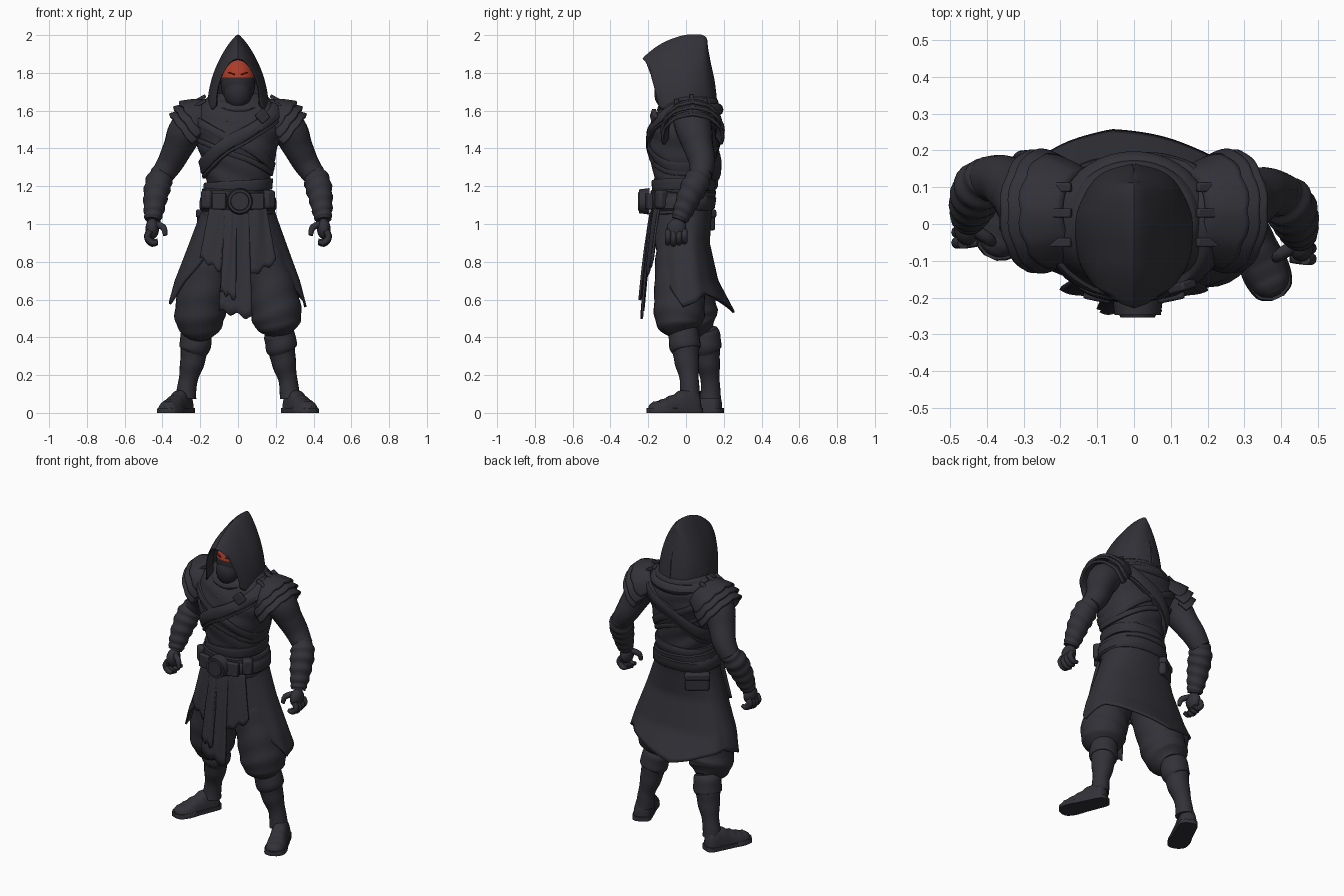
import bpy, bmesh
from math import sin, cos, pi, radians, copysign
from mathutils import Vector

cube = bpy.data.objects.get("Cube")
if cube:
    bpy.data.objects.remove(cube)


def material(name, rgb):
    m = bpy.data.materials.new(name)
    m.use_nodes = True
    m.diffuse_color = (*rgb, 1)
    node = m.node_tree.nodes["Principled BSDF"]
    node.inputs["Base Color"].default_value = (*rgb, 1)
    node.inputs["Roughness"].default_value = 0.8
    return m


CLOTH = material("charcoal cloth", (0.031, 0.031, 0.039))
MASK = material("dark mask", (0.024, 0.024, 0.031))
RED = material("red face", (0.42, 0.045, 0.022))
BROW = material("dark red brow", (0.16, 0.016, 0.01))


def finish(name, bm, mats=(CLOTH,), angle=40):
    bmesh.ops.recalc_face_normals(bm, faces=bm.faces[:])
    me = bpy.data.meshes.new(name)
    bm.to_mesh(me)
    bm.free()
    for m in mats:
        me.materials.append(m)
    me.shade_smooth()
    me.set_sharp_from_angle(angle=radians(angle))
    ob = bpy.data.objects.new(name, me)
    bpy.context.collection.objects.link(ob)
    return ob


def sample(rows, t):
    """Smooth curve through rows of numbers, t from 0 to 1."""
    f = max(0, min(t, 1)) * (len(rows) - 1)
    i = min(int(f), len(rows) - 2)
    u = f - i
    near = [rows[max(0, min(j, len(rows) - 1))] for j in range(i - 1, i + 3)]
    return [q + 0.5 * u * (r - p + u * (2 * p - 5 * q + 4 * r - s + u * (3 * (q - r) + s - p)))
            for p, q, r, s in zip(*near)]


def table(rows, z):
    """Straight lookup of the columns after the first."""
    if z <= rows[0][0]:
        return rows[0][1:]
    for a, b in zip(rows, rows[1:]):
        if z <= b[0]:
            u = (z - a[0]) / (b[0] - a[0])
            return [p + u * (q - p) for p, q in zip(a[1:], b[1:])]
    return rows[-1][1:]


def sheet(name, fn, ns, nt, thick=0, closed=False, caps=False):
    """Grid surface fn(s, t); s may wrap round, thick makes it a shell."""
    bm = bmesh.new()
    cols = ns if closed else ns + 1
    g = [[bm.verts.new(fn(i / ns, j / nt)) for i in range(cols)] for j in range(nt + 1)]
    for a, b in zip(g, g[1:]):
        for i in range(ns):
            k = (i + 1) % cols
            bm.faces.new((a[i], a[k], b[k], b[i]))
    if caps:
        bm.faces.new(g[0])
        bm.faces.new(g[-1])
    ob = finish(name, bm)
    if thick:
        mod = ob.modifiers.new("thickness", "SOLIDIFY")
        mod.thickness = thick
        mod.offset = 0


def tube(name, rows, ns=20, nt=24, ripple=0, waves=0, twist=1):
    """Round limb through rows of x, y, z, radius."""
    def fn(s, t):
        p = sample(rows, t)
        d = (Vector(sample(rows, t + 0.02)[:3]) - Vector(sample(rows, t - 0.02)[:3])).normalized()
        across = Vector((0, 1, 0)) if abs(d.y) < 0.8 else Vector((1, 0, 0))
        u = d.cross(across).normalized()
        v = d.cross(u)
        a = 2 * pi * s
        r = p[3] * (1 + ripple * sin(2 * pi * waves * t + twist * sin(a + 1)))
        return Vector(p[:3]) + r * (cos(a) * u + sin(a) * v)
    sheet(name, fn, ns, nt, closed=True, caps=True)


def ball(name, loc, size, mats=(CLOTH,)):
    bm = bmesh.new()
    bmesh.ops.create_uvsphere(bm, u_segments=32, v_segments=16, radius=1)
    ob = finish(name, bm, mats)
    ob.location, ob.scale = loc, size
    return ob


def block(name, loc, size, rot=(0, 0, 0), mats=(CLOTH,)):
    bm = bmesh.new()
    bmesh.ops.create_cube(bm, size=1)
    bmesh.ops.scale(bm, vec=size, verts=bm.verts)
    ob = finish(name, bm, mats)
    ob.location, ob.rotation_euler = loc, rot
    mod = ob.modifiers.new("rounding", "BEVEL")
    mod.width, mod.segments = min(size) * 0.25, 2


# Torso: height, half width, front y, back y
BODY = [(0.92, 0.17, -0.15, 0.09), (1.1, 0.175, -0.16, 0.125), (1.2, 0.165, -0.165, 0.14),
        (1.3, 0.182, -0.178, 0.145), (1.4, 0.21, -0.195, 0.16), (1.5, 0.235, -0.188, 0.178),
        (1.58, 0.24, -0.16, 0.175), (1.64, 0.2, -0.125, 0.15), (1.69, 0.13, -0.08, 0.1)]


def body(z, phi, grow=0):
    rx, f, b = table(BODY, z)
    soft = lambda v: copysign(abs(v) ** 0.85, v)
    return Vector(((rx + grow) * soft(sin(phi)),
                   (f + b) / 2 - ((b - f) / 2 + grow) * soft(cos(phi)), z))


sheet("torso", lambda s, t: body(0.92 + 0.77 * t, 2 * pi * s, 0.004 * sin(40 * t + 5 * sin(2 * pi * s))),
      48, 40, closed=True, caps=True)


# Bands that follow the torso: straps, tunic folds and belts
def band(name, z, slope, height, grow):
    square = lambda v: max(-0.7, min(0.7, v)) / 0.7

    def fn(s, t):
        phi, k = 2 * pi * s, 2 * pi * t
        return body(z + slope * sin(phi) + height / 2 * square(sin(k)), phi, grow * square(cos(k)))
    sheet(name, fn, 48, 12, closed=True)


for name, *spec in [("chest_strap", 1.46, 0.16, 0.075, 0.02), ("strap_edge", 1.41, 0.16, 0.02, 0.016),
                    ("tunic_fold", 1.43, -0.13, 0.05, 0.012), ("lower_fold", 1.36, -0.09, 0.03, 0.01),
                    ("waist_wrap", 1.2, 0.012, 0.06, 0.016), ("waist_sash", 1.155, -0.01, 0.05, 0.024),
                    ("belt", 1.11, 0, 0.075, 0.03), ("belt_lower", 1.06, 0.01, 0.04, 0.018)]:
    band(name, *spec)

# Belt buckle, pouches and strap buckle
for name, r, y, depth in [("buckle", 0.07, -0.22, 0.055), ("buckle_rim", 0.052, -0.248, 0.012)]:
    bm = bmesh.new()
    bmesh.ops.create_cone(bm, cap_ends=True, segments=28, radius1=r, radius2=r * 0.9, depth=depth)
    disc = finish(name, bm)
    disc.location, disc.rotation_euler.x = (0.01, y, 1.12), pi / 2
for m in (1, -1):
    block("belt_plate", (0.1 * m, -0.195, 1.12), (0.075, 0.03, 0.085), (0, 0, 0.2 * m))
    block("belt_pouch", (0.16 * m, -0.13, 1.13), (0.06, 0.06, 0.1), (0, 0, 0.6 * m))
block("back_pouch", (-0.15, 0.1, 1.02), (0.14, 0.045, 0.11), (0, 0, 0.6))
block("back_pouch_flap", (-0.152, 0.102, 1.055), (0.148, 0.051, 0.045), (0, 0, 0.6))
block("strap_buckle", (0.13, -0.17, 1.57), (0.06, 0.025, 0.06), (0, -0.7, 0.3))


# Skirt with an open front and pointed, uneven hem
HEM = [(0, 0.56), (0.08, 0.585), (0.17, 0.63), (0.3, 0.6), (0.55, 0.53), (0.78, 0.6), (0.9, 0.62), (1, 0.575)]
FLARE = [(0.53, 0.37, -0.17, 0.255), (0.7, 0.325, -0.18, 0.165), (0.9, 0.25, -0.185, 0.12),
         (1.05, 0.195, -0.18, 0.13), (1.12, 0.175, -0.17, 0.14)]


def skirt(s, t):
    z = 1.1 + (table(HEM, s)[0] - 1.1) * t
    start = radians(18 + 24 * t + 43 * t ** 2.5)
    phi = start + (2 * pi - 2 * start) * s
    rx, f, b = table(FLARE, z)
    wave = 1 + 0.015 * t * sin(11 * phi)
    c = -cos(phi)
    # The back hangs fuller on the right
    y = b * c ** (0.6 if phi > pi else 0.9) if c > 0 else -f * c
    return rx * sin(phi) * wave, y, z


sheet("skirt", skirt, 64, 24, 0.012)

# Hanging front cloths: left x, right x, height of each lower corner, depth
for name, x0, x1, z0, z1, y in [("front_cloth", -0.1, 0.075, 0.54, 0.5, 0.21),
                                ("front_cloth_overlay", -0.09, -0.01, 0.64, 0.6, 0.218),
                                ("right_tasset", -0.2, -0.08, 0.82, 0.74, 0.185),
                                ("left_tasset", 0.06, 0.2, 0.72, 0.8, 0.185)]:
    def cloth(s, t):
        x = x0 + (x1 - x0) * s
        z = 1.09 + (z0 + (z1 - z0) * s + 0.012 * sin(14 * s) - 1.09) * t
        return (x * (0.75 + 0.25 * t), -0.175 - (y - 0.15) * t ** 0.7
                + 0.9 * x * x + 0.003 * sin(9 * s + 3 * t), z)
    sheet(name, cloth, 14, 12, 0.012)

# Hood: apex y, apex z, foot y, foot z, half width
HOOD = [(-0.16, 1.872, -0.09, 1.65, 0.112), (-0.205, 1.874, -0.13, 1.635, 0.114),
        (-0.222, 1.88, -0.14, 1.62, 0.119), (-0.14, 1.945, -0.11, 1.6, 0.142),
        (-0.05, 1.985, -0.05, 1.6, 0.157), (0.03, 2.0, 0.02, 1.6, 0.157),
        (0.1, 1.99, 0.08, 1.6, 0.132), (0.113, 1.93, 0.125, 1.6, 0.102), (0.125, 1.86, 0.15, 1.6, 0.062),
        (0.14, 1.79, 0.165, 1.6, 0.002)]


def hood(s, t):
    ay, az, fy, fz, w = sample(HOOD, t)
    u = 2 * s - 1
    f = abs(u) ** 1.25
    round_top = 0.62 + 0.38 * max(0, min(1, 4 * t - 0.7))
    x = copysign(abs(sin(u * pi / 2)) ** round_top, u)
    return w * x, ay + (fy - ay) * f ** 0.65, az + (fz - az) * f


sheet("hood", hood, 40, 40, 0.008)

# Face, mask and brow
face = ball("face", (0, -0.055, 1.748), (0.092, 0.1, 0.135), (RED, MASK))
for p in face.data.polygons:
    p.material_index = int(p.center.z < 0.19 or p.center.y > 0.3)
ball("mask_nose", (0, -0.1, 1.69), (0.072, 0.068, 0.084), (MASK,))
for m in (1, -1):
    block("brow", (0.034 * m, -0.147, 1.797), (0.038, 0.008, 0.006), (0, -0.3 * m, 0.35 * m), (BROW,))

# Cowl folds around the neck
for name, z, r, dip in [("cowl_upper", 1.64, 0.125, 0.035), ("cowl_lower", 1.605, 0.15, 0.07)]:
    def fold(s, t):
        a, k = 2 * pi * s, 2 * pi * t
        rr = r + 0.038 * cos(k)
        return rr * 1.12 * sin(a), 0.01 - rr * cos(a), z - dip * max(0, cos(a)) ** 3 + 0.036 * sin(k)
    sheet(name, fold, 40, 12, closed=True)

# Limbs: the right side stands further back
for word, m, back in (("left", 1, 0), ("right", -1, 0.11)):
    def side(rows, start=0.0, end=1.0):
        n = len(rows) - 1
        return [(x * m, y + back * (start + (end - start) * i / n), z, r)
                for i, (x, y, z, r) in enumerate(rows)]

    # Arm, wrapped forearm and hand
    tube(word + "_arm", side([(0.2, 0.03, 1.56, 0.1), (0.275, 0.045, 1.49, 0.095), (0.315, 0.065, 1.41, 0.08),
                              (0.355, 0.085, 1.33, 0.07), (0.4, 0.08, 1.26, 0.06)], 0, 0.4))
    tube(word + "_forearm_wrap", side([(0.395, 0.085, 1.28, 0.055), (0.42, 0.055, 1.22, 0.07),
                                       (0.437, 0.015, 1.14, 0.064), (0.447, -0.018, 1.06, 0.052),
                                       (0.452, -0.035, 1.02, 0.042)], 0.4, 0.4), nt=48, ripple=0.05, waves=6)
    near = 0.4 * back
    ball(word + "_palm", (0.454 * m, near - 0.05, 0.975), (0.036, 0.052, 0.055))
    for k in range(4):
        y, drop = -0.095 + 0.029 * k, 0.006 * abs(k - 1)
        tube(word + "_finger", side([(0.465, y, 0.965, 0.017), (0.48, y, 0.925 + drop, 0.017),
                                     (0.455, y, 0.895 + drop, 0.016), (0.425, y, 0.9 + drop, 0.011)], 0.4, 0.4), 10, 10)
    tube(word + "_thumb", side([(0.435, -0.06, 1.0, 0.018), (0.395, -0.085, 0.98, 0.017),
                                (0.385, -0.095, 0.94, 0.011)], 0.4, 0.4), 10, 10)

    # Layered shoulder armour with lightly scalloped rims
    for xa, za, ra, xb, zb, rb in [(0.14, 1.58, 0.09, 0.225, 1.535, 0.136),
                                   (0.2, 1.53, 0.12, 0.25, 1.497, 0.148),
                                   (0.225, 1.495, 0.12, 0.272, 1.462, 0.146)]:
        def pad(s, t):
            a = radians(-110 + 220 * s)
            q = t + 0.1 * t * abs(sin(5 * a))
            r = ra + (rb - ra) * t ** 0.7
            c = Vector((xa + (xb - xa) * q, 0.035, za + (zb - za) * q))
            p = c + r * (cos(a) * Vector((0.6, 0, 0.8)) + 1.1 * sin(a) * Vector((0, 1, 0)))
            return p.x * m, p.y, p.z
        sheet(f"{word}_shoulder_plate", pad, 40, 8, 0.016)
    for y in (-0.05, 0.03, 0.1):
        block(word + "_shoulder_strap", (0.215 * m, y, 1.655 - abs(y - 0.03) * 0.3),
              (0.1, 0.025, 0.018), (0, 0.5 * m, 0))

    # Baggy trouser leg, wrapped boot and foot
    tube(word + "_trouser_leg", side([(0.08, -0.02, 1.0, 0.11), (0.125, -0.03, 0.82, 0.13),
                                      (0.175, -0.035, 0.66, 0.132), (0.2, -0.035, 0.54, 0.135),
                                      (0.208, -0.03, 0.465, 0.12), (0.212, -0.022, 0.42, 0.07)]),
         28, 40, 0.02, 5, 2)
    tube(word + "_boot_cuff", side([(0.212, -0.018, 0.44, 0.072), (0.222, -0.01, 0.4, 0.084),
                                    (0.23, -0.003, 0.34, 0.08), (0.234, 0, 0.325, 0.066)], 1), nt=30, ripple=0.025, waves=2)
    tube(word + "_boot_shaft", side([(0.228, -0.005, 0.36, 0.074), (0.242, 0.005, 0.27, 0.065),
                                     (0.265, 0.018, 0.17, 0.05), (0.277, 0.02, 0.08, 0.056)], 1), nt=40, ripple=0.015, waves=3)
    # Foot profile: distance from the heel, half width, height
    FOOT = [(0, 0.025, 0.07), (0.02, 0.05, 0.11), (0.08, 0.055, 0.125), (0.15, 0.058, 0.095),
            (0.21, 0.063, 0.07), (0.26, 0.05, 0.055), (0.28, 0.018, 0.035)]
    for part, grow, low, cut in (("_foot", 1, 0.01, 1), ("_sole", 1.06, 0, 0.026)):
        def foot(s, t):
            d, w, h = sample(FOOT, t)
            a = 2 * pi * s
            u = w * grow * copysign(abs(cos(a)) ** 0.7, cos(a))
            z = max(low, min(cut, h * sin(a) * (1 + 0.04 * sin(50 * t))))
            d = (d - 0.14) * grow + 0.14
            return (0.27 + 0.42 * d + 0.9 * u) * m, 0.072 - 0.95 * d + 0.42 * u + back, z
        sheet(word + part, foot, 24, 24, closed=True, caps=True)
